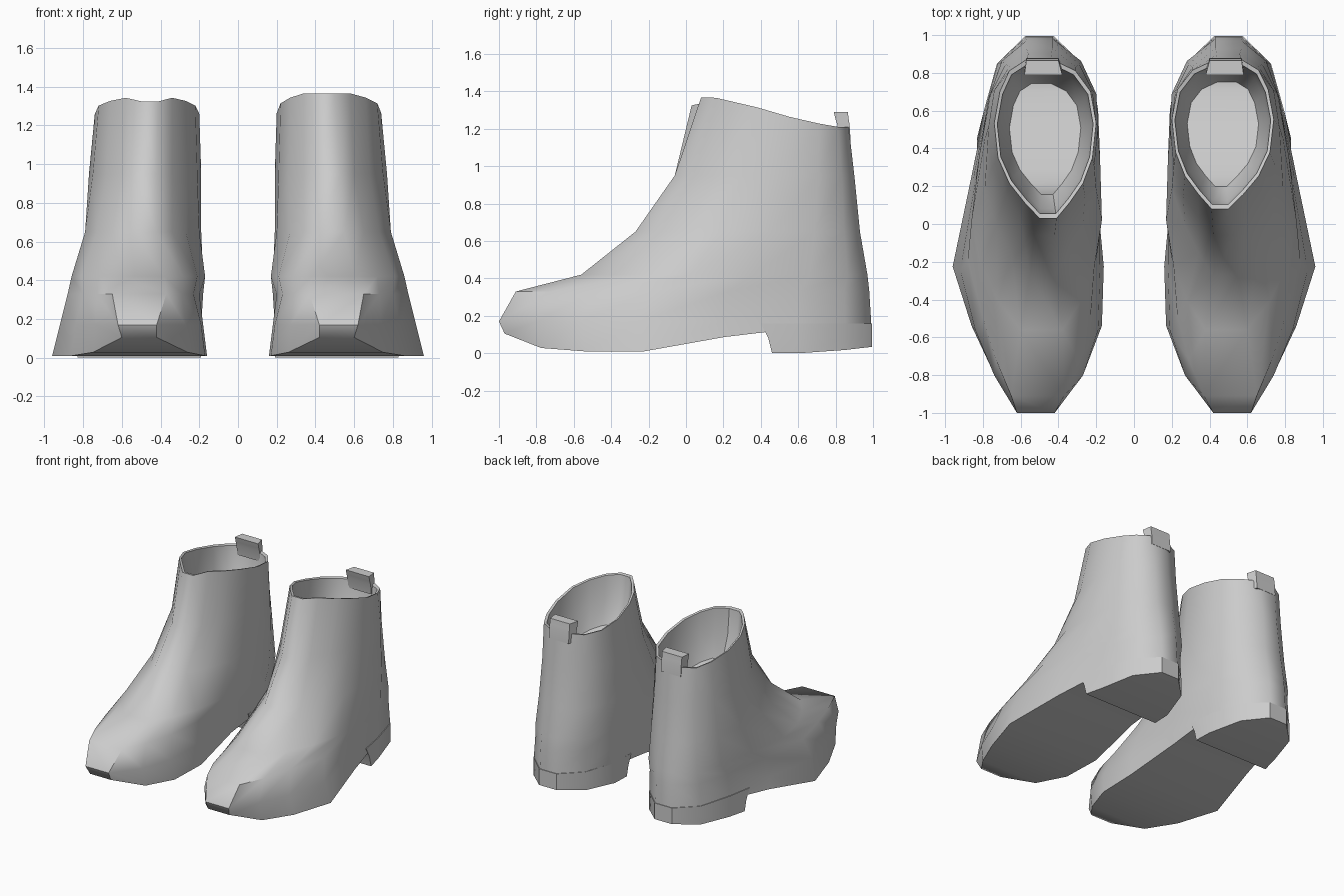
import bpy, bmesh, math

if "Cube" in bpy.data.objects:
    bpy.data.objects.remove(bpy.data.objects["Cube"])

# fractions along each horizontal slice, toe to heel
T = (0, .1, .22, .38, .6, .8, .93, 1)

# slices: height, front y, back y, outer x per fraction, inner x per fraction
SLICES = [
    ("sole", -.97, .99, (.60, .75, .86, .96, .87, .79, .72, .57), (.42, .26, .17, .16, .20, .20, .28, .43)),
    (.17, -1.0, .99, (.62, .74, .84, .92, .86, .79, .72, .57), (.42, .27, .19, .18, .19, .19, .28, .43)),
    (.33, -.91, .98, (.65, .73, .80, .88, .84, .78, .71, .57), (.37, .29, .23, .20, .18, .19, .28, .43)),
    (.42, -.56, .97, (.60, .72, .81, .86, .82, .77, .70, .57), (.38, .28, .21, .17, .18, .20, .28, .43)),
    (.65, -.27, .93, (.55, .65, .73, .79, .79, .76, .68, .57), (.42, .34, .27, .20, .19, .20, .29, .43)),
    (.95, -.06, .90, (.53, .60, .68, .75, .77, .74, .66, .56), (.42, .34, .26, .21, .19, .22, .31, .44)),
    ("rim", .06, .87, (.50, .58, .66, .72, .74, .71, .66, .57), (.41, .34, .27, .22, .20, .23, .31, .43)),
]
SOLE_Z = [(-1, .12), (-.9, .07), (-.75, .02), (-.55, .01), (-.15, .01), (.05, .04), (.25, .10), (.4, .14), (1, .12)]
RIM_Z = [(.05, 1.36), (.12, 1.375), (.4, 1.31), (.6, 1.25), (.8, 1.21), (1, 1.21)]


def lerp_table(table, y):
    for (a, za), (b, zb) in zip(table, table[1:]):
        if y <= b:
            return za + (zb - za) * max(0, y - a) / (b - a)
    return table[-1][1]


def ring_points(z, front, back, outer, inner, drop):
    """Closed ring: outer side toe to heel, then inner side heel to toe."""
    pts = []
    for xs in (outer, inner):
        side = []
        for t, x in zip(T, xs):
            y = front + t * (back - front)
            h = z
            if z == "sole":
                h = lerp_table(SOLE_Z, y)
            elif z == "rim":
                h = lerp_table(RIM_Z, y) - drop * max(0, 1 - (y - front) / .7)
            side.append((x, y, h))
        pts += side if xs is outer else side[::-1]
    return pts


def loft(name, rings, sign, angle=40):
    """Bridge the rings and close both ends with strips across the width."""
    bm = bmesh.new()
    vr = [[bm.verts.new((sign * x, y, z)) for x, y, z in r] for r in rings]
    n = len(vr[0])
    for a, b in zip(vr, vr[1:]):
        for i in range(n):
            j = (i + 1) % n
            bm.faces.new((a[i], a[j], b[j], b[i]))
    for r in (vr[0], vr[-1]):
        for i in range(n // 2 - 1):
            bm.faces.new((r[i], r[i + 1], r[n - 2 - i], r[n - 1 - i]))
    bmesh.ops.recalc_face_normals(bm, faces=bm.faces)
    mesh = bpy.data.meshes.new(name)
    bm.to_mesh(mesh)
    bm.free()
    ob = bpy.data.objects.new(name, mesh)
    bpy.context.collection.objects.link(ob)
    bpy.ops.object.select_all(action='DESELECT')
    ob.select_set(True)
    bpy.context.view_layer.objects.active = ob
    bpy.ops.object.shade_smooth_by_angle(angle=math.radians(angle))
    return ob


def shrink(ring, k, drop):
    cx = sum(p[0] for p in ring) / len(ring)
    cy = sum(p[1] for p in ring) / len(ring)
    return [(cx + (x - cx) * k, cy + (y - cy) * k, z - drop) for x, y, z in ring]


for side, sign, drop, shift in (("right", 1, 0, .02), ("left", -1, .035, -.03)):
    # upper with foot, shaft and hollow opening
    rings = []
    for z, f, b, o, i in SLICES:
        rings.append(ring_points(z, f + (shift if z == "rim" else 0), b, o, i, drop))
    rim = rings[-1]
    rings += [shrink(rim, .94, .005), shrink(rim, .88, .2), shrink(rim, .7, .36)]
    loft(side + "_boot_upper", rings, sign, 50)

    # heel block with slanted front
    top = [(.83, .40), (.795, .6), (.725, .85), (.575, .995)]
    inn = [(.19, .40), (.195, .6), (.275, .85), (.425, .995)]
    outline = top + inn[::-1]
    heel = []
    for z, fy in ((0, .46), (.08, .44), (.16, .40)):
        heel.append([(x, fy if y == .40 else y, z + (.035 * max(0, y - .7) / .3 if z == 0 else 0))
                     for x, y in outline])
    loft(side + "_heel_block", heel, sign)

    # pull tab at the back of the opening
    tab = []
    for z, y0, y1 in ((1.14, .82, .88), (1.22, .81, .875), (1.25, .80, .87), (1.29, .79, .865)):
        tab.append([(.58, y0, z), (.57, y1, z), (.40, y1, z), (.38, y0, z)])
    loft(side + "_pull_tab", tab, sign)
